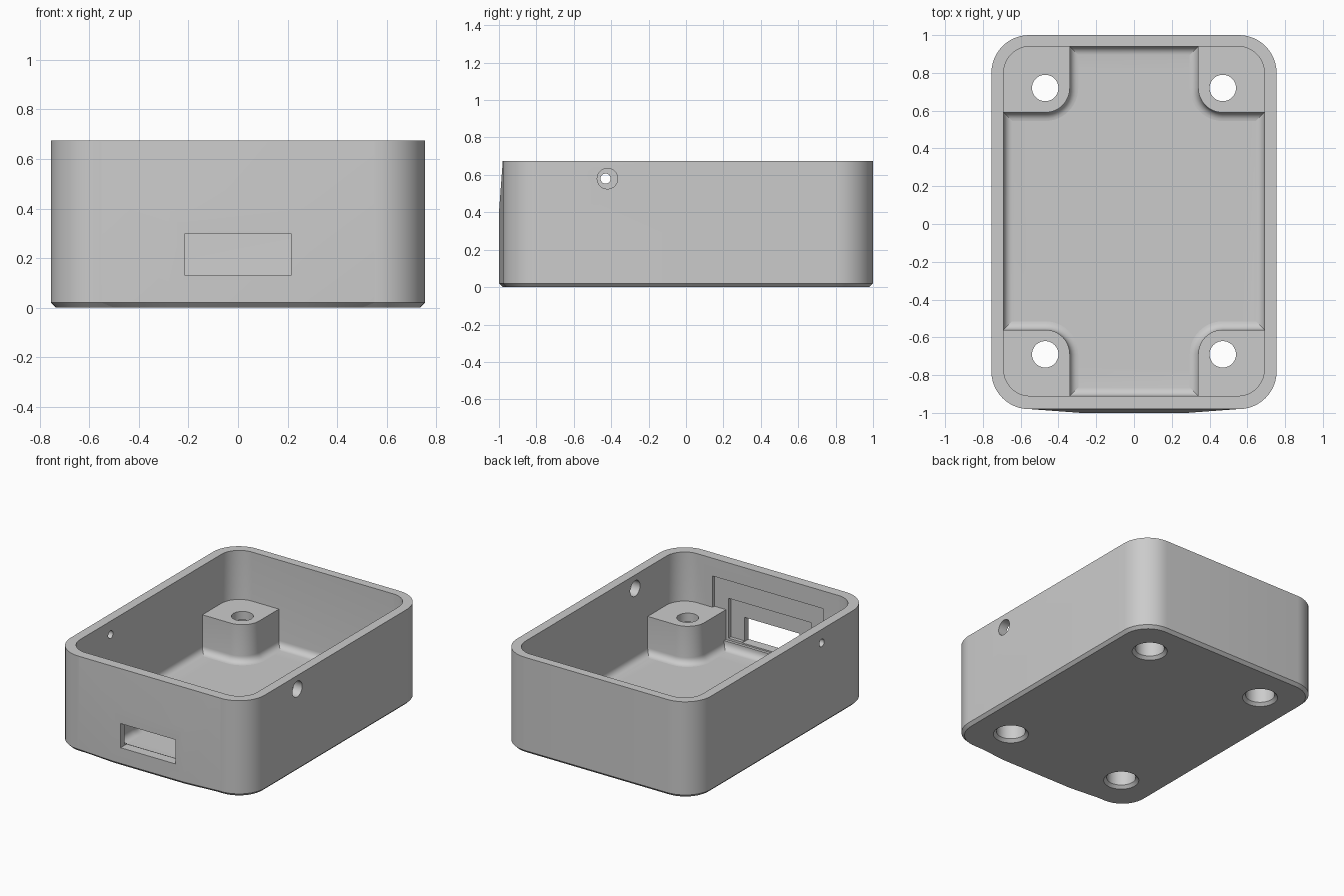
import bpy, bmesh, math
from mathutils import Vector, Matrix

old = bpy.data.objects.get("Cube")
if old:
    bpy.data.objects.remove(old, do_unlink=True)

grey = bpy.data.materials.new("light grey plastic")
grey.use_nodes = True
colour = (0.6, 0.6, 0.6, 1)
grey.diffuse_color = colour
grey.node_tree.nodes["Principled BSDF"].inputs["Base Color"].default_value = colour


def finish(name, bm):
    bmesh.ops.recalc_face_normals(bm, faces=bm.faces)
    mesh = bpy.data.meshes.new(name)
    bm.to_mesh(mesh)
    bm.free()
    mesh.materials.append(grey)
    obj = bpy.data.objects.new(name, mesh)
    bpy.context.collection.objects.link(obj)
    return obj


def rounded(x0, x1, y0, y1, radii, z, steps=12):
    """Rounded rectangle; radii run from the +x+y corner anticlockwise."""
    corners = [(x1, y1, -1, -1), (x0, y1, 1, -1), (x0, y0, 1, 1), (x1, y0, -1, 1)]
    pts = []
    for i, ((x, y, sx, sy), r) in enumerate(zip(corners, radii)):
        for k in range(steps + 1):
            a = math.pi / 2 * (i + k / steps)
            pts.append((x + sx * r + r * math.cos(a), y + sy * r + r * math.sin(a), z))
    return pts


def loft(name, rings):
    bm = bmesh.new()
    loops = [[bm.verts.new(p) for p in ring] for ring in rings]
    for a, b in zip(loops, loops[1:]):
        for i in range(len(a)):
            j = (i + 1) % len(a)
            bm.faces.new((a[i], a[j], b[j], b[i]))
    bm.faces.new(loops[0])
    bm.faces.new(loops[-1])
    return finish(name, bm)


def turned(name, profile, matrix, sides=40):
    rings = [[matrix @ Vector((r * math.cos(2 * math.pi * i / sides),
                               r * math.sin(2 * math.pi * i / sides), z))
              for i in range(sides)] for r, z in profile]
    return loft(name, rings)


def block(name, x, y0, y1, z0, z1):
    return loft(name, [[(-x, y0, z), (x, y0, z), (x, y1, z), (-x, y1, z)] for z in (z0, z1)])


def cut(obj, cutters):
    bpy.context.view_layer.objects.active = obj
    for c in cutters:
        mod = obj.modifiers.new("cut", 'BOOLEAN')
        mod.operation = 'DIFFERENCE'
        mod.solver = 'EXACT'
        mod.object = c
        bpy.ops.object.modifier_apply(modifier=mod.name)


HEIGHT, FLOOR, FILLET = 0.675, 0.065, 0.045
POST_TOP = 0.33
fillet_steps = [math.pi / 2 * k / 6 for k in range(7)]


# Tray: chamfered outside, straight walls, filleted inside floor
def outer(inset, z):
    return rounded(-0.755 + inset, 0.755 - inset, -0.98 + inset, 1 - inset, [0.2 - inset] * 4, z)


def inner(inset, z):
    return rounded(-0.69 + inset, 0.69 - inset, -0.91 + inset, 0.94 - inset, [0.14 - inset] * 4, z)


rings = [outer(0.02, 0), outer(0, 0.02), outer(0, HEIGHT), inner(0, HEIGHT)]
rings += [inner(FILLET * (1 - math.cos(a)), FLOOR + FILLET * (1 - math.sin(a))) for a in fillet_steps]
tray = loft("tray", rings)

# Shallow swelling on the front wall around the port
bm = bmesh.new()
for s in (-1, 1):
    for x, y, z in [(0.55, -0.965, 0.67), (0.55, -0.98, 0.67), (0.55, -0.98, 0.02),
                    (0.5, -0.96, 0.0), (0.28, -0.98, 0.0), (0.28, -1, 0.02), (0.28, -1, 0.4)]:
        bm.verts.new((s * x, y, z))
bmesh.ops.convex_hull(bm, input=bm.verts)
swelling = finish("front_swelling", bm)

# Corner screw posts, flared into the floor and merged into the walls
posts, bores = [], []
for sx, side in ((-1, "right"), (1, "left")):
    for y0, y1, hole_y, sy, end in ((-0.94, -0.56, -0.69, -1, "front"), (0.59, 0.97, 0.72, 1, "back")):
        corner = (1 if sy > 0 else 2) if sx < 0 else (0 if sy > 0 else 3)
        post_rings = []
        levels = [(FILLET, 0.04)]
        levels += [(FILLET * (1 - math.sin(a)), FLOOR + FILLET * (1 - math.cos(a))) for a in fillet_steps]
        levels += [(0, POST_TOP)]
        for grow, z in levels:
            radii = [0.005] * 4
            radii[corner] = 0.17
            radii[(corner + 2) % 4] = 0.13 + grow
            xs = sorted((sx * (0.34 - grow), sx * 0.725))
            ya = y0 - (grow if sy > 0 else 0)
            yb = y1 + (grow if sy < 0 else 0)
            post_rings.append(rounded(xs[0], xs[1], ya, yb, radii, z))
        posts.append(loft(f"{end}_{side}_screw_post", post_rings))
        bores.append(turned("screw_bore", [(0.165, -0.05), (0.095, 0.02), (0.095, 0.27),
                                           (0.07, 0.27), (0.07, 0.45)],
                            Matrix.Translation((sx * 0.47, hole_y, 0))))

# Port opening with two stepped recesses inside the front wall
slot = block("port_slot", 0.213, -1.1, -0.85, 0.13, 0.3)
recesses = [block("wide_recess", 0.43, -0.93, -0.89, 0.12, 0.55),
            block("narrow_recess", 0.32, -0.955, -0.9, 0.135, 0.415)]

# Round holes through the side walls
across = Matrix.Rotation(math.pi / 2, 4, 'Y')
side_holes = [turned("side_hole", [(r, -0.1), (r, 0.1)],
                     Matrix.Translation((x, y, 0.58)) @ across, 28)
              for x, y, r in ((0.72, -0.42, 0.055), (-0.72, -0.43, 0.027))]

cut(tray, recesses + [slot] + side_holes + bores)
cut(swelling, [slot])
for post, bore in zip(posts, bores):
    cut(post, [bore])
for c in recesses + [slot] + side_holes + bores:
    bpy.data.objects.remove(c, do_unlink=True)

# Smooth the curves, keep the edges crisp
bpy.ops.object.select_all(action='DESELECT')
for obj in [tray, swelling] + posts:
    obj.select_set(True)
bpy.context.view_layer.objects.active = tray
bpy.ops.object.shade_smooth_by_angle(angle=math.radians(30))
